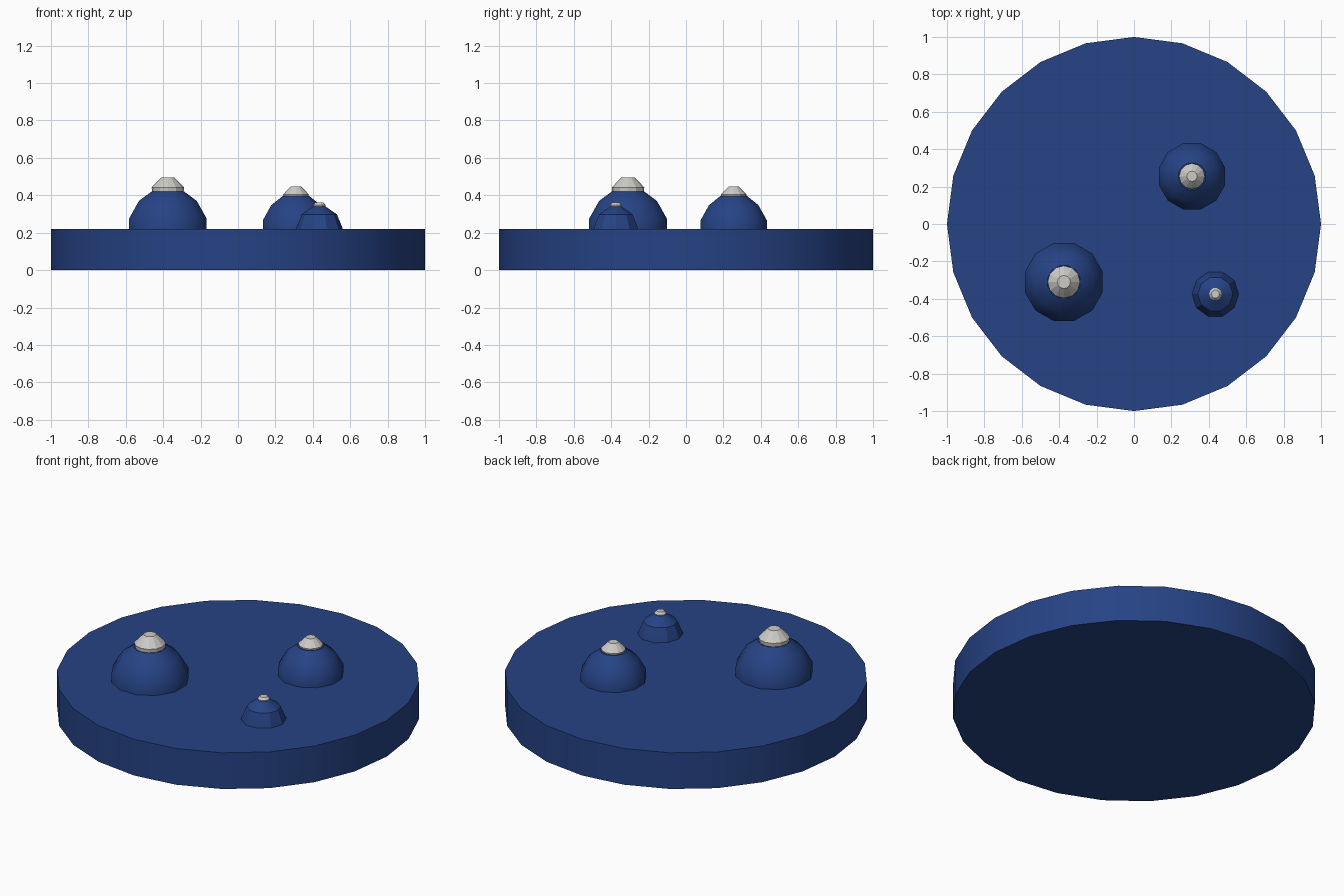
import bpy, bmesh, math

if "Cube" in bpy.data.objects:
    bpy.data.objects.remove(bpy.data.objects["Cube"])


def material(name, color):
    m = bpy.data.materials.new(name)
    m.diffuse_color = (*color, 1)
    m.use_nodes = True
    m.node_tree.nodes["Principled BSDF"].inputs["Base Color"].default_value = m.diffuse_color
    return m


BLUE = material("deep_blue", (0.019, 0.056, 0.235))
GREY = material("pale_grey", (0.61, 0.60, 0.57))
TOP = 0.22  # height of the disc's upper face


def lathe(name, profile, sides, center, mat, turn=0.0, smooth=30):
    """Closed solid from (radius, height) rings, bottom to top."""
    bm = bmesh.new()
    rings = []
    for r, z in profile:
        ring = []
        for i in range(sides):
            a = turn + math.tau * i / sides
            ring.append(bm.verts.new((r * math.cos(a), r * math.sin(a), z)))
        rings.append(ring)
    for low, high in zip(rings, rings[1:]):
        for i in range(sides):
            j = (i + 1) % sides
            bm.faces.new((low[i], low[j], high[j], high[i]))
    bm.faces.new(rings[0][::-1])
    bm.faces.new(rings[-1])
    mesh = bpy.data.meshes.new(name)
    bm.to_mesh(mesh)
    bm.free()
    mesh.materials.append(mat)
    ob = bpy.data.objects.new(name, mesh)
    ob.location = (*center, 0)
    bpy.context.collection.objects.link(ob)
    if smooth:
        bpy.ops.object.select_all(action='DESELECT')
        ob.select_set(True)
        bpy.context.view_layer.objects.active = ob
        bpy.ops.object.shade_smooth_by_angle(angle=math.radians(smooth))
    return ob


# Wide round base
lathe("base_disc", [(1, 0), (1, TOP)], 24, (0, 0), BLUE)

# Large and medium domes, each with a bevelled grey cap
HALF = math.pi / 12
lathe("large_dome", [(0.215, TOP - 0.01), (0.215, 0.275), (0.16, 0.37), (0.09, 0.42)],
      12, (-0.375, -0.31), BLUE, HALF, 35)
lathe("large_cap", [(0.083, 0.41), (0.087, 0.442), (0.066, 0.464), (0.035, 0.495)],
      12, (-0.375, -0.31), GREY, 0, 0)

lathe("medium_dome", [(0.183, TOP - 0.01), (0.183, 0.267), (0.137, 0.347), (0.075, 0.395)],
      12, (0.31, 0.255), BLUE, HALF, 35)
lathe("medium_cap", [(0.065, 0.385), (0.069, 0.404), (0.052, 0.422), (0.028, 0.446)],
      12, (0.31, 0.255), GREY, 0, 0)

# Small stepped dome with its tiny cap
lathe("small_dome", [(0.127, TOP - 0.01), (0.122, 0.23), (0.094, 0.298), (0.03, 0.342)],
      10, (0.435, -0.375), BLUE, 0, 30)
lathe("small_cap", [(0.03, 0.334), (0.034, 0.347), (0.022, 0.361)],
      10, (0.435, -0.375), GREY, 0, 0)
